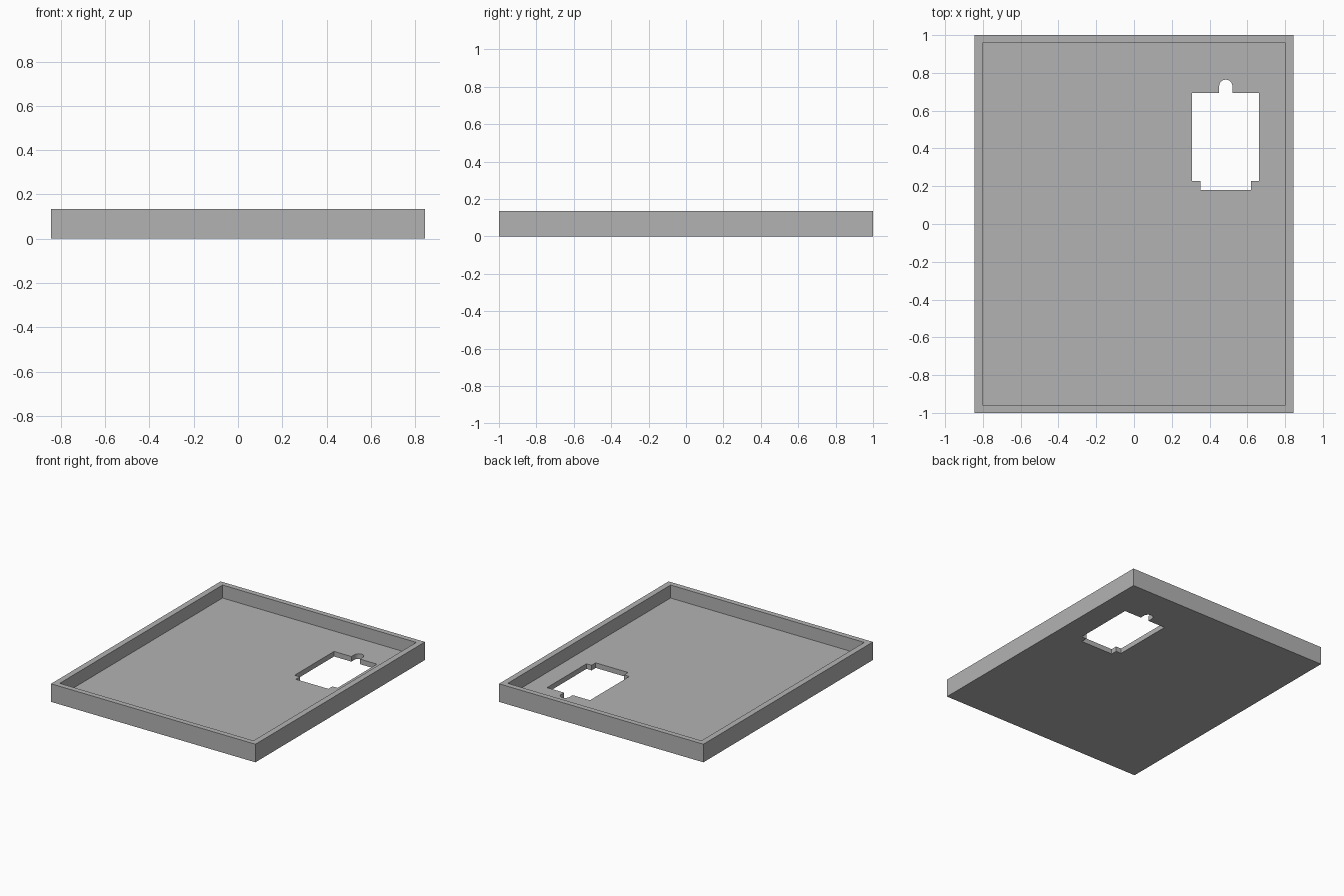
import bpy
import bmesh
from math import cos, sin, pi

default = bpy.data.objects.get("Cube")
if default:
    bpy.data.objects.remove(default, do_unlink=True)

HALF_X, HALF_Y, HEIGHT = 0.844, 1.0, 0.135
INNER_X, INNER_Y, FLOOR = 0.80, 0.96, 0.038

grey = bpy.data.materials.new("plain grey")
grey.use_nodes = True
grey.diffuse_color = (0.45, 0.45, 0.45, 1)
grey.node_tree.nodes["Principled BSDF"].inputs["Base Color"].default_value = grey.diffuse_color


def prism(name, outline, z0, z1):
    """Extrude a counter-clockwise outline from z0 up to z1."""
    bm = bmesh.new()
    face = bm.faces.new([bm.verts.new((x, y, z0)) for x, y in outline])
    top = bmesh.ops.extrude_face_region(bm, geom=[face])["geom"]
    verts = [v for v in top if isinstance(v, bmesh.types.BMVert)]
    bmesh.ops.translate(bm, verts=verts, vec=(0, 0, z1 - z0))
    bmesh.ops.recalc_face_normals(bm, faces=bm.faces)
    mesh = bpy.data.meshes.new(name)
    bm.to_mesh(mesh)
    bm.free()
    mesh.materials.append(grey)
    obj = bpy.data.objects.new(name, mesh)
    bpy.context.collection.objects.link(obj)
    return obj


def rectangle(hx, hy):
    return [(-hx, -hy), (hx, -hy), (hx, hy), (-hx, hy)]


def cut(target, cutter):
    """Subtract the cutter from the target and discard it."""
    mod = target.modifiers.new(cutter.name, "BOOLEAN")
    mod.operation, mod.solver, mod.object = "DIFFERENCE", "EXACT", cutter
    cutter.hide_render = True
    bpy.context.view_layer.objects.active = target
    bpy.ops.object.modifier_apply(modifier=mod.name)
    bpy.data.objects.remove(cutter, do_unlink=True)


# Shallow tray with thin walls
tray = prism("tray", rectangle(HALF_X, HALF_Y), 0, HEIGHT)
cut(tray, prism("cavity", rectangle(INNER_X, INNER_Y), FLOOR, HEIGHT + 0.1))

# Opening through the floor: stepped lower edge and a round-ended slot on top
left, right, low, high = 0.308, 0.662, 0.228, 0.693
slot_x, slot_y, slot_r = 0.486, 0.729, 0.035
outline = [(left, low), (0.352, low), (0.352, 0.18), (0.62, 0.18), (0.62, low),
           (right, low), (right, high), (slot_x + slot_r, high)]
outline += [(slot_x + slot_r * cos(pi * i / 16), slot_y + slot_r * sin(pi * i / 16))
            for i in range(17)]
outline += [(slot_x - slot_r, high), (left, high)]
cut(tray, prism("opening", outline, -0.1, FLOOR + 0.03))
